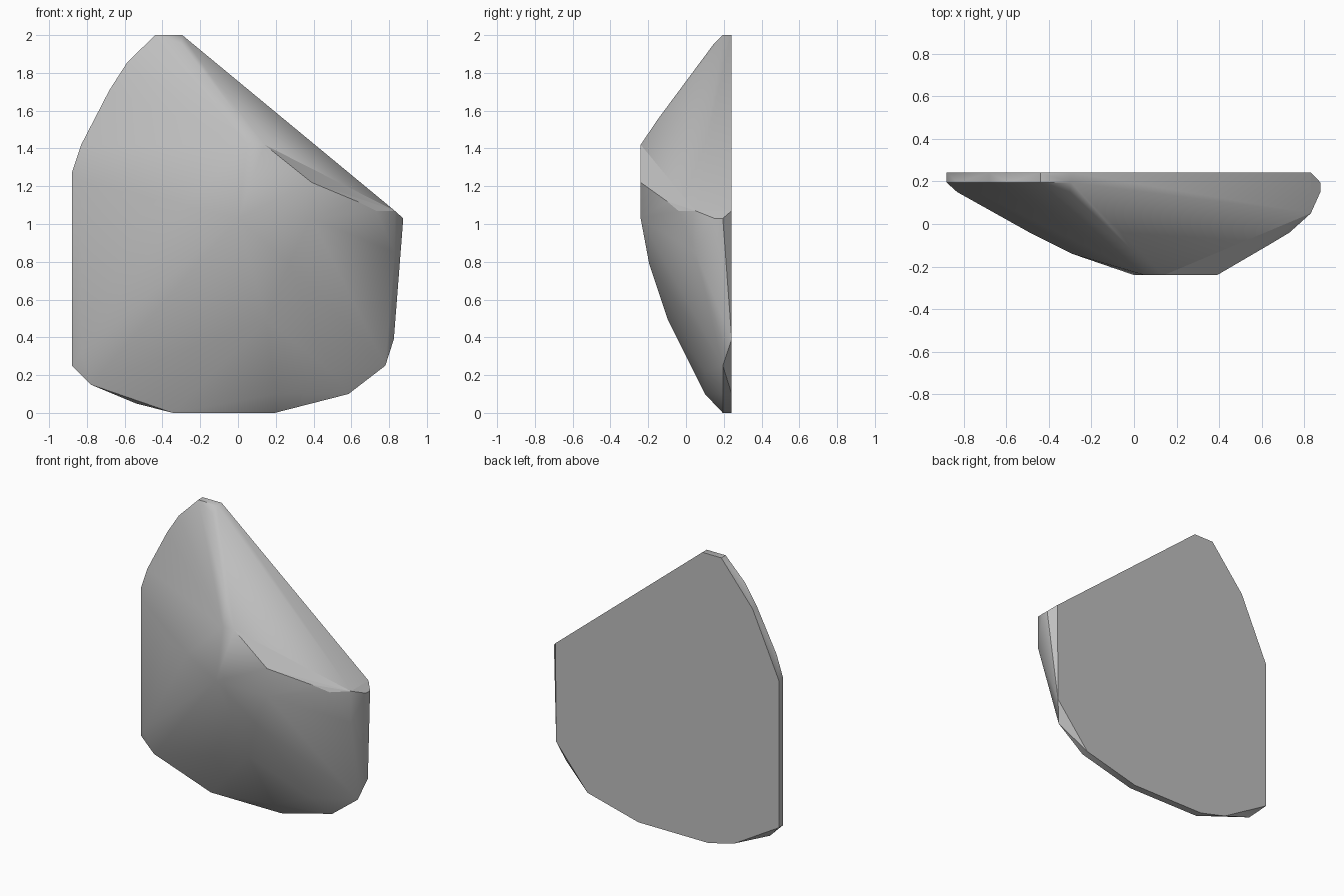
import bpy
import bmesh

cube = bpy.data.objects.get("Cube")
if cube:
    bpy.data.objects.remove(cube)

stone = bpy.data.materials.new("stone grey")
stone.use_nodes = True
grey = (0.52, 0.52, 0.52, 1)
stone.diffuse_color = grey
stone.node_tree.nodes["Principled BSDF"].inputs["Base Color"].default_value = grey

BACK, RIM, FRONT = 0.242, 0.195, -0.24

# Outline corners shared by the flat back and the rim just before it (x, z)
shared = [(-.44, 2), (-.295, 2), (-.88, 1.27), (-.88, .25), (-.68, 1.71),
          (-.345, 0), (.195, 0), (.585, .1)]
back_only = [(.83, 1.07), (.825, .39), (-.54, .05)]
rim_only = [(-.59, 1.85), (-.83, 1.42), (-.78, .15), (.78, .25), (.875, 1.03)]
# Flat spot at the front
nose = [(.05, 1.42), (.14, 1.42), (.39, 1.22), (.39, 1.03), (0, 1.03)]
# Crisp upper right ridge, from nose to rim (x, y, z)
ridge = [(.14, FRONT, 1.42), (.39, FRONT, 1.22), (.63, -.1, 1.12), (.73, -.04, 1.07),
         (.83, .05, 1.07), (.875, .15, 1.03), (.875, RIM, 1.03), (.83, BACK, 1.07)]
# Bulging corners between nose and rim (x, y, z)
bulge = [(.83, .05, .85), (.49, .1, .22), (.2, .1, .1),
         (.15, -.095, .49), (.27, -.195, .79),
         (-.29, -.14, 1.1), (-.49, -.04, 1.1), (-.83, .15, .32), (-.83, .15, 1.22),
         (.01, -.145, 1.56), (-.3, .15, 1.957)]

points = [(x, BACK, z) for x, z in shared + back_only]
points += [(x, RIM, z) for x, z in shared + rim_only]
points += [(x, FRONT, z) for x, z in nose]
points += ridge + bulge

# Rock: hull around the corners
bm = bmesh.new()
for p in sorted(set(points)):
    bm.verts.new(p)
hull = bmesh.ops.convex_hull(bm, input=bm.verts)
spare = {g for g in hull["geom_interior"] + hull["geom_unused"]
         if isinstance(g, bmesh.types.BMVert)}
bmesh.ops.delete(bm, geom=list(spare), context='VERTS')
bmesh.ops.dissolve_limit(bm, angle_limit=0.01, verts=bm.verts, edges=bm.edges)
bmesh.ops.recalc_face_normals(bm, faces=bm.faces)

# Keep the ridge crisp
crisp = {tuple(round(c, 3) for c in p) for p in ridge}
for e in bm.edges:
    if all(tuple(round(c, 3) for c in v.co) in crisp for v in e.verts):
        e.smooth = False

mesh = bpy.data.meshes.new("rock")
bm.to_mesh(mesh)
bm.free()
mesh.materials.append(stone)

rock = bpy.data.objects.new("rock", mesh)
bpy.context.collection.objects.link(rock)
bpy.context.view_layer.objects.active = rock
rock.select_set(True)
bpy.ops.object.shade_smooth_by_angle(angle=0.7)
